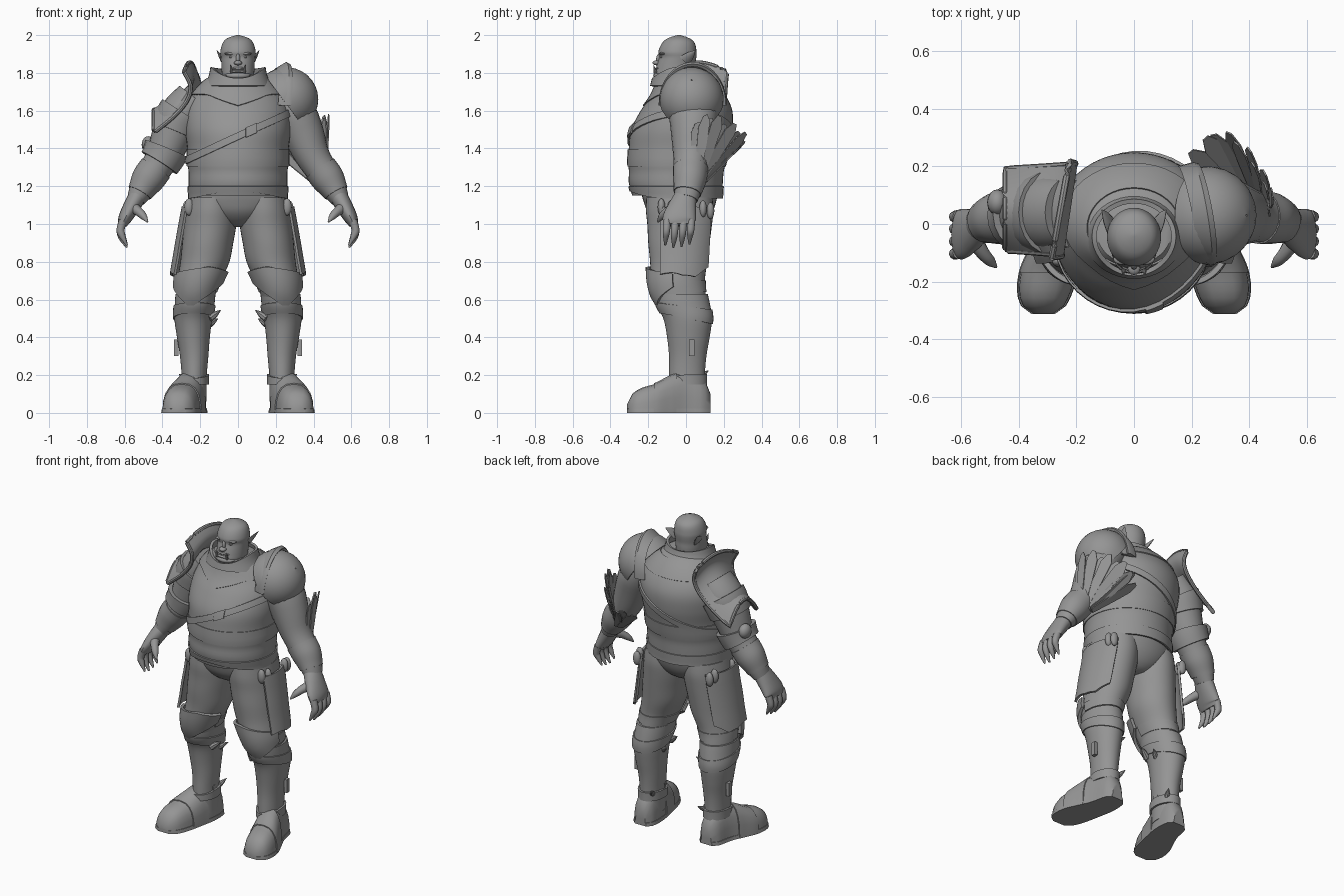
import bpy, bmesh, math
from mathutils import Vector

if "Cube" in bpy.data.objects:
    bpy.data.objects.remove(bpy.data.objects["Cube"])

grey = bpy.data.materials.new("plain_grey")
grey.diffuse_color = (0.3, 0.3, 0.3, 1)
grey.use_nodes = True
grey.node_tree.nodes["Principled BSDF"].inputs["Base Color"].default_value = grey.diffuse_color
rad, sin, cos = math.radians, math.sin, math.cos


def finish(name, bm, thick=0, angle=40):
    bmesh.ops.recalc_face_normals(bm, faces=bm.faces)
    me = bpy.data.meshes.new(name)
    bm.to_mesh(me)
    bm.free()
    ob = bpy.data.objects.new(name, me)
    bpy.context.collection.objects.link(ob)
    me.materials.append(grey)
    bpy.ops.object.select_all(action='DESELECT')
    ob.select_set(True)
    bpy.context.view_layer.objects.active = ob
    if thick:
        mod = ob.modifiers.new("thickness", 'SOLIDIFY')
        mod.thickness, mod.offset = thick, 0
        bpy.ops.object.modifier_apply(modifier=mod.name)
    bpy.ops.object.shade_smooth_by_angle(angle=rad(angle))
    return ob


def grid(name, rows, closed=True, caps=True, s=1, thick=0, angle=40):
    """Skin a list of equal point rows; s = -1 mirrors in x."""
    bm = bmesh.new()
    vs = [[bm.verts.new((p[0] * s, p[1], p[2])) for p in r] for r in rows]
    n = len(rows[0])
    for a, b in zip(vs, vs[1:]):
        for i in range(n if closed else n - 1):
            j = (i + 1) % n
            bm.faces.new((a[i], a[j], b[j], b[i]))
    if closed and caps:
        bm.faces.new(vs[0])
        bm.faces.new(vs[-1])
    return finish(name, bm, thick, angle)


def interp(secs, t):
    """Smooth lookup in sections keyed by their first number."""
    t = min(max(t, secs[0][0]), secs[-1][0])
    k = next(i for i in range(len(secs) - 1) if t <= secs[i + 1][0])
    a, b = secs[k], secs[k + 1]
    p, q = secs[max(k - 1, 0)], secs[min(k + 2, len(secs) - 1)]
    h = b[0] - a[0]
    u = (t - a[0]) / h
    out = []
    for i in range(1, len(a)):
        ma, mb = (b[i] - p[i]) / (b[0] - p[0]), (q[i] - a[i]) / (q[0] - a[0])
        out.append((2*u**3 - 3*u*u + 1) * a[i] + (u**3 - 2*u*u + u) * h * ma
                   + (3*u*u - 2*u**3) * b[i] + (u**3 - u*u) * h * mb)
    return out


def on_body(secs, z, th, g=0):
    cx, rx, yf, yb = interp(secs, z)
    g = g(z) if callable(g) else g
    return (cx + (rx + g) * sin(th), (yf + yb) / 2 - ((yb - yf) / 2 + g) * cos(th), z)


def body(name, secs, rows=24, n=40, s=1):
    z0, z1 = secs[0][0], secs[-1][0]
    return grid(name, [[on_body(secs, z0 + (z1 - z0) * r / rows, 2 * math.pi * i / n)
                        for i in range(n)] for r in range(rows + 1)], s=s)


def patch(name, secs, lo, hi, g=0.01, a0=0, a1=360, rows=5, n=40, s=1, thick=0.012):
    """Plate that follows a body between two height rules of the angle."""
    full = a1 - a0 == 360
    ths = [rad(a0 + (a1 - a0) * i / n) for i in range(n if full else n + 1)]
    pts = [[on_body(secs, lo(t) + (hi(t) - lo(t)) * r / rows, t, g) for t in ths]
           for r in range(rows + 1)]
    return grid(name, pts, closed=full, caps=False, s=s, thick=thick)


def tube(name, secs, t0=None, t1=None, g=0, rows=20, n=20, s=1):
    """Limb along (key, x, y, z, radius across, radius along y) sections."""
    t0 = secs[0][0] if t0 is None else t0
    t1 = secs[-1][0] if t1 is None else t1
    pts = []
    for r in range(rows + 1):
        t = t0 + (t1 - t0) * r / rows
        x, y, z, a, b = interp(secs, t)
        d = (Vector(interp(secs, t + .05)[:3]) - Vector(interp(secs, t - .05)[:3])).normalized()
        ref = Vector((0, 1, 0)) if abs(d.y) < .9 else Vector((1, 0, 0))
        v = (ref - d * ref.dot(d)).normalized()
        u = v.cross(d)
        pts.append([Vector((x, y, z)) + u * (a + g) * cos(2 * math.pi * i / n)
                    + v * (b + g) * sin(2 * math.pi * i / n) for i in range(n)])
    return grid(name, pts, s=s)


def spike(name, p0, p1, r, r2=None, s=1, n=8):
    m = [(a + b) / 2 for a, b in zip(p0, p1)]
    q = r2 or r
    return tube(name, [(0, *p0, r, q), (1, *m, r * .7, q * .7), (2, *p1, .001, .001)], rows=6, n=n, s=s)


def blob(name, c, r, s=1, n=16):
    bm = bmesh.new()
    bmesh.ops.create_uvsphere(bm, u_segments=n, v_segments=n // 2 + 2, radius=1)
    for v in bm.verts:
        v.co = ((c[0] + v.co.x * r[0]) * s, c[1] + v.co.y * r[1], c[2] + v.co.z * r[2])
    return finish(name, bm)


def box(name, c, size, s=1):
    bm = bmesh.new()
    bmesh.ops.create_cube(bm, size=1)
    for v in bm.verts:
        v.co = ((c[0] + v.co.x * size[0]) * s, c[1] + v.co.y * size[1], c[2] + v.co.z * size[2])
    return finish(name, bm)


# torso, hem, belly bands, chest strap, yoke and collar
torso = [(1.15, 0, .258, -.285, .19), (1.22, 0, .262, -.303, .195), (1.28, 0, .262, -.302, .20),
         (1.32, 0, .268, -.307, .21), (1.40, 0, .268, -.303, .225), (1.50, 0, .28, -.29, .245),
         (1.60, 0, .275, -.24, .245), (1.68, 0, .245, -.185, .21), (1.75, 0, .185, -.155, .15),
         (1.79, 0, .13, -.14, .09)]
body("torso", torso, 36, 48)
front = lambda t: max(cos(t), 0)
patch("shirt_hem", torso, lambda t: 1.135 + .04 * front(t)**3, lambda t: 1.20, .002, thick=.01)
patch("belly_band", torso, lambda t: 1.305, lambda t: 1.395, .001, rows=4, thick=.008)
strap_z = lambda t: 1.465 + .128 * sin(t)
patch("chest_strap", torso, lambda t: strap_z(t) - .02, lambda t: strap_z(t) + .02, .006, rows=3, thick=.01)
patch("strap_buckle", torso, lambda t: strap_z(t) - .026, lambda t: strap_z(t) + .026, .012, 8, 20, 2, 4)
patch("yoke", torso, lambda t: 1.685 - .06 * max(0, 1 - abs(math.remainder(t, 2 * math.pi)) / .7),
      lambda t: 1.77, .002, thick=.009)
collar = [(1.72, 0, .175, -.185, .13), (1.78, 0, .148, -.17, .09), (1.83, 0, .138, -.16, .075)]
patch("collar", collar, lambda t: 1.73, lambda t: 1.815 - .045 * front(t)**2 + .015 * sin(t)**2, .0, thick=.016)

# trousers
pelvis = [(.985, 0, .06, -.10, .06), (1.01, 0, .14, -.15, .10), (1.06, 0, .22, -.20, .138),
          (1.12, 0, .265, -.225, .16), (1.18, 0, .25, -.24, .17)]
body("trouser_seat", pelvis, 14)
leg = [(.56, .228, .095, -.13, .105), (.62, .222, .10, -.165, .105), (.70, .205, .115, -.185, .10),
       (.80, .175, .13, -.19, .112), (.90, .16, .135, -.20, .125), (1.0, .146, .138, -.205, .138),
       (1.07, .14, .136, -.212, .145), (1.14, .135, .13, -.21, .14)]
boot = [(.06, .232, .066, -.09, .10), (.20, .232, .067, -.09, .10), (.30, .232, .075, -.09, .108),
        (.40, .236, .087, -.10, .125), (.50, .237, .10, -.12, .138), (.57, .23, .105, -.155, .128),
        (.63, .225, .106, -.165, .115)]
foot = [(-.312, .315, .035, .045), (-.295, .315, .065, .09), (-.24, .31, .09, .13), (-.16, .295, .097, .155),
        (-.08, .27, .088, .195), (0, .245, .077, .22), (.10, .236, .062, .17), (.13, .235, .035, .10)]


def foot_part(name, y0, y1, g, cap, s):
    pts = []
    for r in range(17):
        y = y0 + (y1 - y0) * r / 16
        cx, w, h = interp(foot, y)
        ring = []
        for i in range(20):
            c, k = cos(2 * math.pi * i / 20), sin(2 * math.pi * i / 20)
            z = max(k, 0)**.8 * (h + g)
            ring.append((cx + (w + g) * math.copysign(abs(c)**.75, c), y, min(z, cap) if k > 0 else 0))
        pts.append(ring)
    grid(name, pts, s=s)


for s in (1, -1):
    body("trouser_leg", leg, s=s)
    body("boot_shaft", boot, s=s)
    patch("boot_cuff", boot, lambda t: .50 + .03 * cos(t), lambda t: .565 + .02 * cos(t), .002, s=s, thick=.01)
    patch("ankle_flap", boot, lambda t: .15, lambda t: .205 - .02 * front(t), .006, s=s)
    foot_part("foot", -.312, .13, 0, 1, s)
    foot_part("sole", -.312, .13, .006, .022, s)
    foot_part("instep_plate", -.17, -.05, .006, 1, s)
    # knee guard with a pointed lower edge
    patch("knee_guard", leg, lambda t: .56 + .09 * abs(t - .2), lambda t: .775 - .025 * abs(t + .2),
          .016, -72, 80, n=24, s=s, thick=.018)
    patch("knee_strap", leg, lambda t: .64, lambda t: .70, .0, 80, 285, n=24, s=s, thick=.01)
    # hip cloth with a ragged lower edge
    patch("hip_cloth", leg, lambda t: .70 + .03 * abs(sin(3 * t)) + .05 * abs(t - 1.7), lambda t: 1.09,
          lambda z: .018 + .07 * max(0, min(1.09 - z, .3)), 60, 145, 10, 20, s, .014)
    for y, z in ((-.13, 1.09), (-.08, 1.08), (.09, 1.08), (.13, 1.07)):
        blob("belt_pouch", (.285 - abs(y) * .2, y, z), (.025, .02, .045), s)
    # boot buckle plates and spikes
    box("boot_buckle", (.327, .03, .345), (.022, .028, .085), s)
    spike("calf_spike", (.15, -.06, .50), (.09, -.04, .545), .022, s=s)
    spike("calf_thorn", (.15, .02, .47), (.105, .05, .50), .018, s=s)
    spike("ankle_spike", (.19, .07, .19), (.165, .12, .225), .018, s=s)
    box("ankle_buckle", (.172, .0, .21), (.018, .04, .04), s)

# arms, bracers and hands
arm = [(0, .23, .04, 1.67, .10, .12), (1, .30, .04, 1.58, .115, .13), (2, .345, .035, 1.48, .11, .115),
       (3, .385, .03, 1.38, .095, .10), (4, .425, .025, 1.31, .085, .09), (5, .475, .02, 1.24, .083, .085),
       (6, .512, .01, 1.18, .066, .072), (7, .54, 0, 1.13, .05, .062)]
hand = [(0, .53, 0, 1.15, .048, .058), (1, .565, -.02, 1.09, .044, .075), (2, .598, -.035, 1.03, .036, .088),
        (3, .612, -.035, .995, .024, .078)]
for s in (1, -1):
    tube("arm", arm, s=s, n=24)
    tube("bracer", arm, 4.2, 6.3, .005, s=s)
    tube("palm", hand, s=s)
    for i, y in enumerate((-.1, -.057, -.014, .028)):
        e = .012 * abs(i - 1.3)
        f = [(0, .608, y, 1.02, .022, .022), (1, .622, y - .003, .97, .021, .02),
             (2, .615, y - .006, .925 + e, .018, .017), (3, .588, y - .01, .872 + e, .005, .005)]
        tube("finger", f, rows=9, n=10, s=s)
    tube("thumb", [(0, .56, -.05, 1.09, .032, .032), (1, .525, -.10, 1.065, .024, .024),
                   (2, .50, -.128, 1.04, .019, .019), (3, .478, -.15, 1.01, .004, .004)], rows=9, n=10, s=s)

# rounded shoulder guard with a raised neck flange
axis, side = Vector((.8, 0, .6)), Vector((0, 1, 0))
up = Vector((-.6, 0, .8))


def dome(name, a0, a1, r):
    pts = []
    for k in range(9):
        a = rad(a0 + (a1 - a0) * k / 8)
        pts.append([Vector((.255, .03, 1.66)) + r * (axis * cos(a) + sin(a) * (
            side * cos(q * math.pi / 16) + up * sin(q * math.pi / 16))) for q in range(32)])
    grid(name, pts, caps=False, thick=.012)


dome("shoulder_dome", 1, 95, .164)
rows = []
for x, r, h in ((.27, .14, .15), (.215, .16, .175), (.19, .165, .19), (.235, .172, .215), (.25, .168, .205)):
    rows.append([(x + .02 * cos(p) - .03 * sin(p), .035 + r * sin(p), 1.635 + h * cos(p))
                 for p in (rad(-92 + 184 * i / 20) for i in range(21))])
grid("neck_flange", rows, closed=False, thick=.016)

# swept shoulder plate on the other side, with thick rims
prof = [(0, -.255, 1.855), (1, -.228, 1.80), (2, -.245, 1.745), (3, -.30, 1.69), (4, -.37, 1.645), (5, -.445, 1.605)]


def plate_point(u, v):
    x, z = interp(prof, u)
    w = 1 - .03 * u
    return (x + .03 * v * (1 - u / 5), .05 + .165 * v * w, z - (.05 + .014 * u) * v * v)


vs = [-1 + i / 8 for i in range(17)]
grid("swept_shoulder_plate", [[plate_point(i / 3, v) for v in vs] for i in range(16)], closed=False, thick=.016)
edge = ([plate_point(0, v) for v in vs] + [plate_point(u / 3, 1) for u in range(1, 16)]
        + [plate_point(5, -v) for v in vs[1:]] + [plate_point(5 - u / 3, -1) for u in range(1, 16)])
tube("shoulder_plate_rim", [(i, *p, .012, .012) for i, p in enumerate(edge)], rows=64, n=8)
tube("upper_arm_plate", arm, .9, 1.9, .014, 8, s=-1)
tube("elbow_band", arm, 2.8, 3.8, .024, 6, s=-1)
blob("elbow_stud", (-.475, .075, 1.42), (.035, .045, .045))

# feather fan on the forearm
tips = [(0, .475, .06, 1.56), (1, .465, .13, 1.585), (2, .42, .21, 1.55), (3, .36, .285, 1.51),
        (4, .28, .315, 1.455), (5, .20, .255, 1.43)]
for i in range(11):
    t = i / 2
    tip = Vector(interp(tips, t)) * (1 if i % 2 else .985)
    base = Vector((.465 - .012 * t, .05 + .01 * t, 1.26 - .008 * t))
    w = (Vector(interp(tips, t + .1)) - Vector(interp(tips, t - .1))).normalized()
    lift = Vector((.008 * (i % 2), .008 * (i % 2), 0))
    grid("feather", [[base.lerp(tip, f) - w * k + lift, base.lerp(tip, f) + w * k + lift]
                     for f, k in ((0, .018), (.5, .03), (.85, .034), (1, .012))],
         closed=False, thick=.006)

# head
head = [(1.68, 0, .10, -.12, .07), (1.755, 0, .074, -.14, .05), (1.785, 0, .084, -.166, .048),
        (1.82, 0, .087, -.160, .05), (1.85, 0, .088, -.152, .05), (1.885, 0, .091, -.142, .055),
        (1.91, 0, .094, -.147, .056), (1.96, 0, .08, -.125, .045), (1.985, 0, .055, -.094, .016),
        (2.0, 0, .008, -.045, -.03)]
body("head", head, 36, 36)
blob("jaw", (0, -.118, 1.785), (.07, .056, .026))
blob("lower_lip", (0, -.155, 1.806), (.04, .018, .008))
blob("upper_lip", (0, -.148, 1.824), (.042, .016, .008))
blob("nose_tip", (0, -.155, 1.853), (.022, .022, .013))
blob("nose_bridge", (0, -.142, 1.872), (.012, .016, .03))
for s in (1, -1):
    blob("brow", (.036, -.122, 1.902), (.036, .02, .009), s)
    blob("eye", (.036, -.129, 1.884), (.013, .008, .006), s)
    spike("tusk", (.034, -.162, 1.80), (.04, -.172, 1.843), .009, s=s)
    spike("ear", (.08, -.008, 1.865), (.112, .05, 1.92), .012, .034, s)
